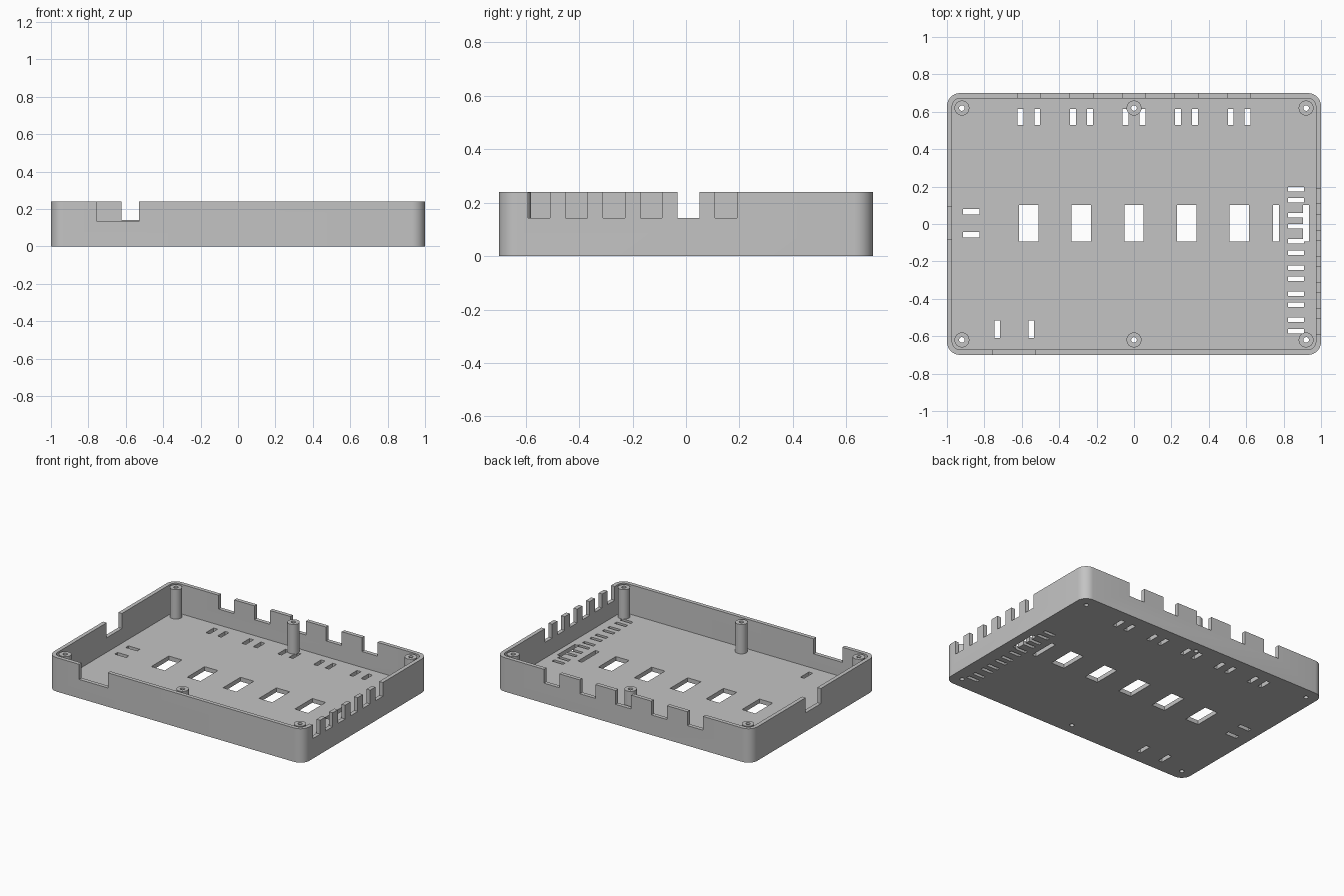
import bpy
import bmesh
from math import cos, sin, pi, radians

if "Cube" in bpy.data.objects:
    bpy.data.objects.remove(bpy.data.objects["Cube"], do_unlink=True)

HEIGHT, FLOOR, WALL = 0.24, 0.03, 0.028
HALF_X, HALF_Y, RADIUS = 1.0, 0.7, 0.07

grey = bpy.data.materials.new("plain grey")
grey.use_nodes = True
colour = (0.55, 0.55, 0.55, 1)
grey.diffuse_color = colour
grey.node_tree.nodes["Principled BSDF"].inputs["Base Color"].default_value = colour


def make_object(name, bm):
    bmesh.ops.recalc_face_normals(bm, faces=bm.faces)
    mesh = bpy.data.meshes.new(name)
    bm.to_mesh(mesh)
    bm.free()
    obj = bpy.data.objects.new(name, mesh)
    bpy.context.collection.objects.link(obj)
    return obj


def add_prism(bm, outline, z0, z1):
    face = bm.faces.new([bm.verts.new((x, y, z0)) for x, y in outline])
    top = bmesh.ops.extrude_face_region(bm, geom=[face])["geom"]
    verts = [v for v in top if isinstance(v, bmesh.types.BMVert)]
    bmesh.ops.translate(bm, verts=verts, vec=(0, 0, z1 - z0))


def box(x, y, w, d):
    return [(x + sx * w / 2, y + sy * d / 2)
            for sx, sy in ((-1, -1), (1, -1), (1, 1), (-1, 1))]


def circle(x, y, r, n=24):
    return [(x + r * cos(2 * pi * i / n), y + r * sin(2 * pi * i / n)) for i in range(n)]


def rounded(hx, hy, r, steps=8):
    points = []
    for k, (sx, sy) in enumerate(((1, 1), (-1, 1), (-1, -1), (1, -1))):
        for i in range(steps + 1):
            a = (k + i / steps) * pi / 2
            points.append((sx * (hx - r) + r * cos(a), sy * (hy - r) + r * sin(a)))
    return points


def prisms(name, outlines, z0, z1):
    bm = bmesh.new()
    for outline in outlines:
        add_prism(bm, outline, z0, z1)
    return make_object(name, bm)


def cut(obj, cutters):
    for cutter in cutters:
        cutter.hide_render = True
        mod = obj.modifiers.new("cut", 'BOOLEAN')
        mod.operation, mod.solver, mod.object = 'DIFFERENCE', 'EXACT', cutter
    graph = bpy.context.evaluated_depsgraph_get()
    mesh = bpy.data.meshes.new_from_object(obj.evaluated_get(graph))
    obj.modifiers.clear()
    obj.data = mesh
    for cutter in cutters:
        bpy.data.objects.remove(cutter, do_unlink=True)


def finish(obj):
    obj.data.materials.clear()
    obj.data.materials.append(grey)
    for poly in obj.data.polygons:
        poly.material_index = 0
    bpy.ops.object.select_all(action='DESELECT')
    obj.select_set(True)
    bpy.context.view_layer.objects.active = obj
    bpy.ops.object.shade_smooth_by_angle(angle=radians(30))


columns = [i * 0.281 for i in range(-2, 3)]          # rear ports and windows
rows = [0.15 - i * 0.14 for i in range(6)]           # side ports
post_spots = [(x, y) for x in (-0.92, 0, 0.92) for y in (-0.62, 0.62)]

# Tray body and its hollow
tray = prisms("tray", [rounded(HALF_X, HALF_Y, RADIUS)], 0, HEIGHT)
hollow = prisms("hollow_cutter",
                [rounded(HALF_X - WALL, HALF_Y - WALL, RADIUS - WALL)], FLOOR, 0.5)

# Notches in the wall tops
rear_side = [box(x, HALF_Y, 0.122, 0.1) for x in columns]
rear_side += [box(HALF_X, y, 0.1, 0.082) for y in rows]
port_notches = prisms("port_notch_cutter", rear_side, 0.142, 0.5)
wide_notches = prisms("wide_notch_cutter",
                      [box(-0.642, -HALF_Y, 0.224, 0.1), box(-HALF_X, 0.005, 0.1, 0.17)],
                      0.133, 0.5)

# Windows along the middle of the floor
windows = [box(x, 0.005, 0.104, 0.195) for x in columns]
windows += [box(x, 0.005, 0.032, 0.195) for x in (0.759, 0.92)]
window_cutter = prisms("window_cutter", windows, -0.1, 0.1)

# Paired tie slots beside every notch
slots = [box(x + s * 0.045, 0.573, 0.031, 0.086) for x in columns for s in (-1, 1)]
slots += [box(0.867, y + 0.007 + s * 0.03, 0.086, 0.024) for y in rows for s in (-1, 1)]
slots += [box(-0.87, 0.004 + s * 0.061, 0.09, 0.03) for s in (-1, 1)]
slots += [box(-0.641 + s * 0.091, -0.563, 0.03, 0.095) for s in (-1, 1)]
slot_cutter = prisms("slot_cutter", slots, -0.1, 0.1)

# Screw holes through the floor
screw_cutter = prisms("screw_hole_cutter",
                      [circle(x, y, 0.015) for x, y in post_spots], -0.1, 0.1)

cut(tray, [hollow, port_notches, wide_notches, window_cutter, slot_cutter, screw_cutter])
finish(tray)

# Hollow screw posts
for i, (x, y) in enumerate(post_spots):
    post = prisms(f"screw_post_{i + 1}", [circle(x, y, 0.04)], FLOOR - 0.005, HEIGHT - 0.002)
    bore = prisms("bore_cutter", [circle(x, y, 0.015)], -0.1, 0.5)
    cut(post, [bore])
    finish(post)
